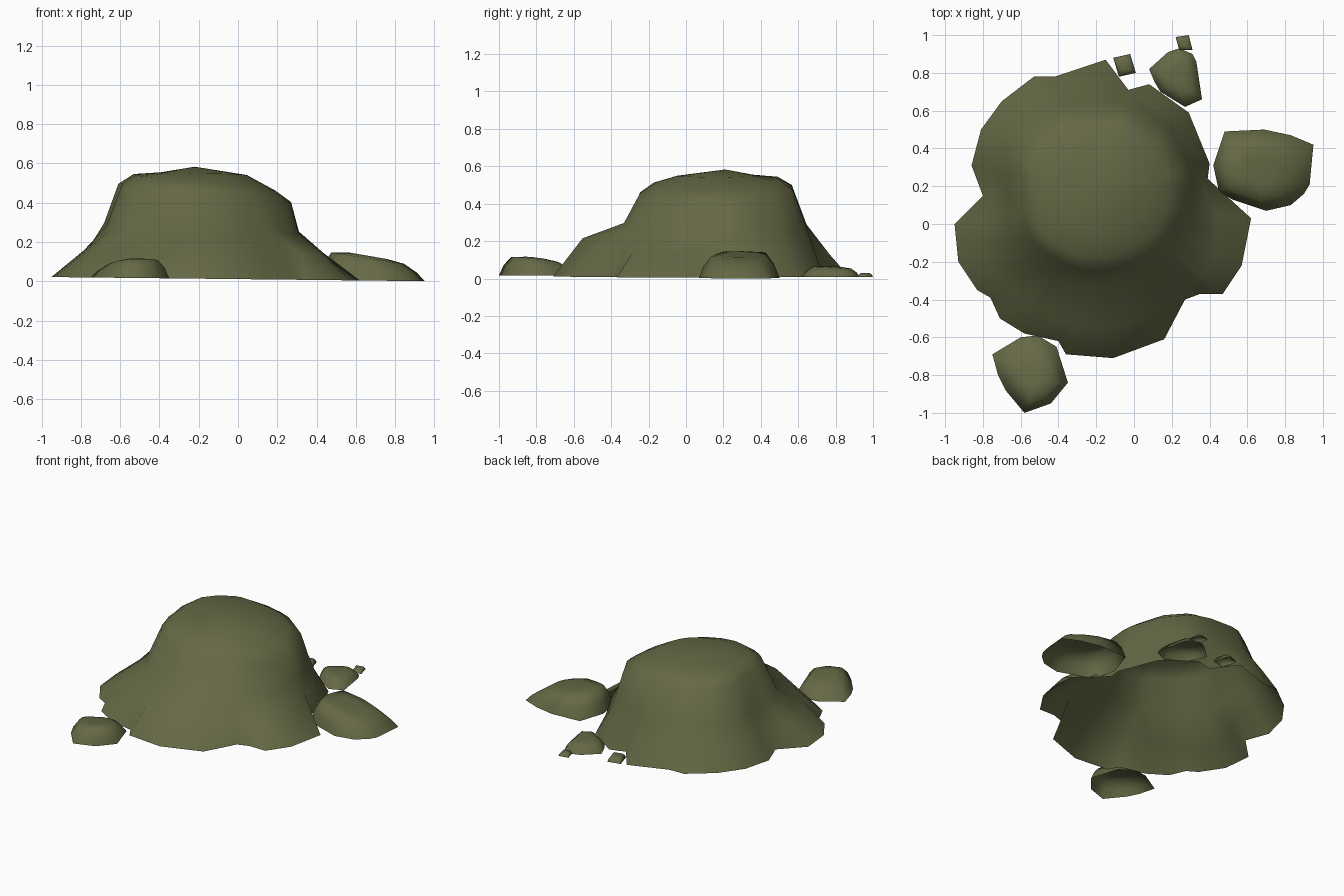
import bpy, math

if "Cube" in bpy.data.objects:
    bpy.data.objects.remove(bpy.data.objects["Cube"])

moss = bpy.data.materials.new("olive_stone")
moss.diffuse_color = (0.132, 0.140, 0.060, 1)
moss.use_nodes = True
moss.node_tree.nodes["Principled BSDF"].inputs["Base Color"].default_value = moss.diffuse_color


def shell(name, rings, peak, angle=60):
    """Open-bottomed rock skin lofted from counter-clockwise rings up to a peak."""
    n = len(rings[0])
    verts = [p for ring in rings for p in ring] + [peak]
    faces = []
    for k in range(len(rings) - 1):
        for i in range(n):
            j = (i + 1) % n
            faces.append((k * n + i, k * n + j, (k + 1) * n + j, (k + 1) * n + i))
    last = (len(rings) - 1) * n
    faces += [(last + i, last + (i + 1) % n, len(verts) - 1) for i in range(n)]
    me = bpy.data.meshes.new(name)
    me.from_pydata(verts, [], faces)
    me.materials.append(moss)
    ob = bpy.data.objects.new(name, me)
    bpy.context.collection.objects.link(ob)
    bpy.ops.object.select_all(action='DESELECT')
    ob.select_set(True)
    bpy.context.view_layer.objects.active = ob
    bpy.ops.object.shade_smooth_by_angle(angle=math.radians(angle))
    return ob


def floor_z(x):
    return 0.011 - 0.011 * x


# Main mound: ground outline, then radii and heights every 30 degrees
CX, CY = -0.18, 0.15
outline = [(-.95, 0), (-.93, -.2), (-.83, -.35), (-.76, -.39), (-.71, -.5), (-.58, -.58),
           (-.40, -.62), (-.36, -.69), (-.11, -.71), (.16, -.61), (.27, -.40), (.35, -.37),
           (.47, -.37), (.57, -.22), (.62, .03), (.39, .24), (.40, .32), (.29, .59),
           (.08, .74), (-.03, .71), (-.15, .87), (-.42, .78), (-.53, .78), (-.70, .65),
           (-.81, .5), (-.86, .31), (-.80, .15)]
ledge = [(.59, .15), (.55, .14), (.58, .14), (.62, .13), (.62, .18), (.64, .16),
         (.56, .18), (.71, .12), (.67, .17), (.71, .225), (.68, .16), (.70, .13)]
step = [(.49, .25), (.51, .26), (.52, .28), (.50, .27), (.54, .30), (.56, .29),
        (.48, .30), (.53, .25), (.49, .28), (.48, .30), (.50, .28), (.50, .23)]
shoulder = [(.45, .40), (.47, .41), (.46, .45), (.41, .50), (.46, .50), (.48, .49),
            (.41, .50), (.43, .48), (.41, .47), (.40, .455), (.39, .45), (.42, .42)]


def at_angle(table, a):
    t = (a % (2 * math.pi)) / (math.pi / 6)
    i, f = int(t) % 12, t % 1
    p, q = table[i], table[(i + 1) % 12]
    return p[0] + (q[0] - p[0]) * f, p[1] + (q[1] - p[1]) * f


rings = [[] for _ in range(6)]
for x, y in outline:
    a, rb = math.atan2(y - CY, x - CX), math.hypot(x - CX, y - CY)
    rl, zl = at_angle(ledge, a)
    rt, zt = at_angle(step, a)
    rs, zs = at_angle(shoulder, a)
    rl = min(rl, rb * 0.93)
    # the crown is flatter at the back left and slopes off to the front right
    crown = .53 - .4 * rs * math.cos(a) + .2 * rs * math.sin(a)
    spots = [(rb, floor_z(x)), (rl, zl), (min(rt, rl * 0.97), zt), (rs, zs),
             (rs * .82, zs + (.565 - zs) * crown), (rs * .5, zs + (.565 - zs) * .85)]
    for ring, (r, z) in zip(rings, spots):
        ring.append((CX + r * math.cos(a), CY + r * math.sin(a), z))
shell("main_mound", rings, (-0.22, 0.21, 0.583))


# Loose stones: flattened domes with a tilted top
def stone(name, pts, height, gx=0, gy=0, top=0.66, shift=(0, 0)):
    cx = sum(p[0] for p in pts) / len(pts)
    cy = sum(p[1] for p in pts) / len(pts)
    pts = sorted(pts, key=lambda p: math.atan2(p[1] - cy, p[0] - cx))
    rs = []
    for s, h, m in ((1, 0, 0), (.5 + top / 2 + .04, .5, .4), (top, .9, 1), (top * .5, 1, 1)):
        ring = []
        for px, py in pts:
            x = cx + (px - cx) * s + shift[0] * m
            y = cy + (py - cy) * s + shift[1] * m
            z = floor_z(x) + h * (height + gx * (x - cx) + gy * (y - cy))
            ring.append((x, y, max(z, floor_z(x))))
        rs.append(ring)
    shell(name, rs, (cx + shift[0], cy + shift[1], floor_z(cx) + height), 80)


stone("right_stone", [(.42, .31), (.48, .49), (.69, .50), (.83, .47), (.95, .42), (.93, .21),
                      (.90, .16), (.83, .10), (.70, .07), (.52, .13), (.45, .17)],
      .12, gx=-.16, top=.70, shift=(-.03, 0))
stone("back_stone", [(.08, .82), (.18, .91), (.24, .93), (.31, .90), (.33, .86), (.36, .66),
                     (.27, .62), (.14, .70), (.11, .75)], .055, gy=-.06)
stone("back_pebble", [(.22, .99), (.29, 1.0), (.31, .92), (.24, .92)], .022)
stone("middle_pebble", [(-.11, .88), (-.02, .90), (.01, .80), (-.08, .78)], .035)
stone("front_stone", [(-.75, -.69), (-.60, -.60), (-.51, -.59), (-.41, -.65), (-.35, -.84),
                      (-.44, -.95), (-.58, -1.0), (-.68, -.88), (-.72, -.80)],
      .088, gx=.06, gy=-.12, top=.62, shift=(.02, -.02))
